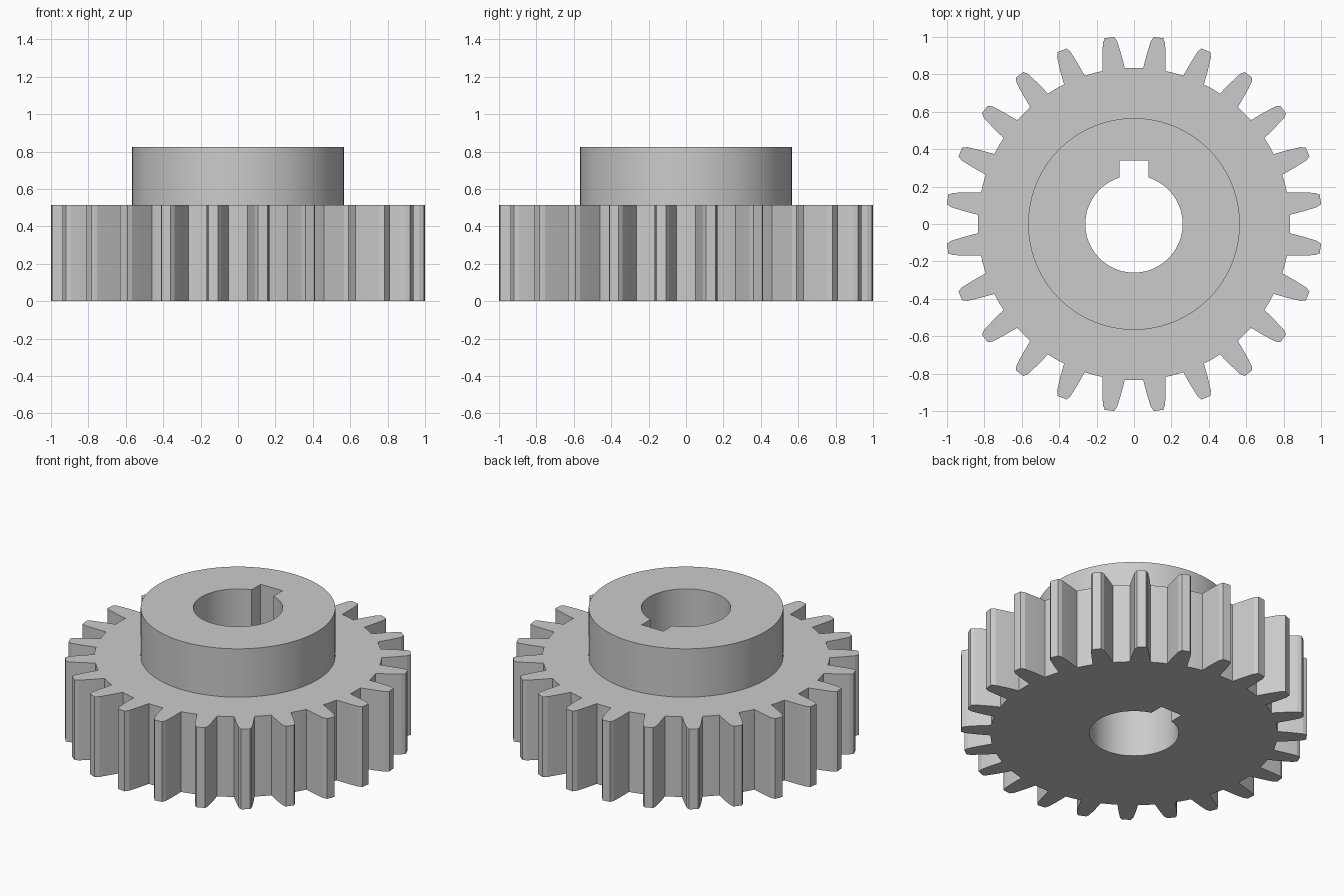
import bpy, bmesh
from math import sin, cos, asin, pi, radians, sqrt

if "Cube" in bpy.data.objects:
    bpy.data.objects.remove(bpy.data.objects["Cube"])

TEETH = 24
GEAR_H, HUB_H = 0.515, 0.825
HUB_R, BORE_R = 0.566, 0.26
KEY_W, KEY_TOP = 0.077, 0.34


def polar(r, a):
    return (r * cos(a), r * sin(a))


# Toothed outline: half tooth as (radius, half angle in degrees), mirrored
half = [(0.835, 4.1), (0.91, 3.2), (0.982, 2.25), (1.0055, 1.45)]
tooth = [(r, -a) for r, a in half] + [(r, a) for r, a in reversed(half)]
tooth += [(0.835, 6.4), (0.835, 8.6)]          # root arc to the next tooth
outer = [polar(r, radians(a + (i + 0.5) * 360 / TEETH))
         for i in range(TEETH) for r, a in tooth]

# Hub circle
hub = [polar(HUB_R, 2 * pi * i / 96) for i in range(96)]

# Bore circle with a keyway at +y
k = asin(KEY_W / BORE_R)
n = 72
bore = [polar(BORE_R, pi / 2 + k + (2 * pi - 2 * k) * i / n) for i in range(n + 1)]
bore += [(KEY_W, KEY_TOP), (-KEY_W, KEY_TOP)]

bm = bmesh.new()


def loop(points, z):
    vs = [bm.verts.new((x, y, z)) for x, y in points]
    es = [bm.edges.new((vs[i - 1], vs[i])) for i in range(len(vs))]
    return vs, es


def wall(a, b):
    for i in range(len(a)):
        bm.faces.new((a[i - 1], a[i], b[i], b[i - 1]))


def ring(e1, e2):
    bmesh.ops.triangle_fill(bm, edges=e1 + e2, use_beauty=True, normal=(0, 0, 1))


o0, eo0 = loop(outer, 0)
o1, eo1 = loop(outer, GEAR_H)
h1, eh1 = loop(hub, GEAR_H)
h2, eh2 = loop(hub, HUB_H)
b0, eb0 = loop(bore, 0)
b2, eb2 = loop(bore, HUB_H)

# Flat faces: underside, gear top, hub top
ring(eo0, eb0)
ring(eo1, eh1)
ring(eh2, eb2)
# Walls: teeth, hub, bore
wall(o0, o1)
wall(h1, h2)
wall(b0, b2)

bmesh.ops.recalc_face_normals(bm, faces=bm.faces[:])
mesh = bpy.data.meshes.new("spur_gear")
bm.to_mesh(mesh)
bm.free()
gear = bpy.data.objects.new("spur_gear", mesh)
bpy.context.collection.objects.link(gear)
bpy.context.view_layer.objects.active = gear
gear.select_set(True)
bpy.ops.object.shade_smooth_by_angle(angle=radians(15))
